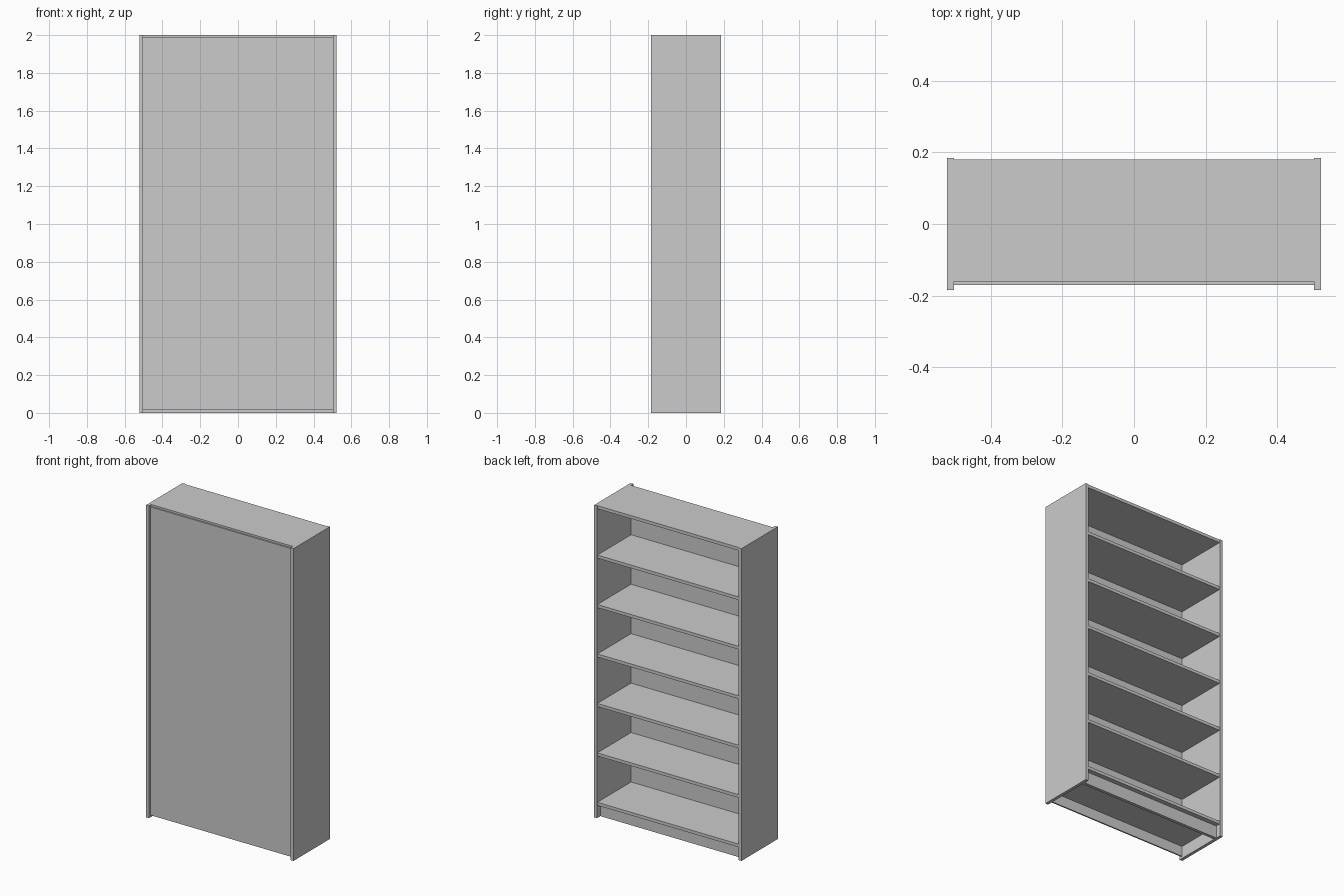
import bpy

if "Cube" in bpy.data.objects:
    bpy.data.objects.remove(bpy.data.objects["Cube"])


def box(name, x, y, z):
    """Box from (min, max) ranges on each axis."""
    bpy.ops.mesh.primitive_cube_add(
        size=1, location=[(a + b) / 2 for a, b in (x, y, z)])
    ob = bpy.context.object
    ob.name = name
    ob.scale = [b - a for a, b in (x, y, z)]
    bpy.ops.object.transform_apply(location=False, rotation=False, scale=True)
    return ob


W, T = 0.522, 0.02          # half width, board thickness
inner = (-W + T, W - T)
shelf_y = (-0.161, 0.18)
bottom_z, top_z = 0.08, 1.98

# side panels
box("left_side", (-W, -W + T), (-0.184, 0.184), (0, 2))
box("right_side", (W - T, W), (-0.184, 0.184), (0, 2))

# closed panel on the -y face, slightly inset
box("back_panel", inner, (-0.17, -0.161), (0.014, 1.988))

# bottom board, five shelves and top board at equal spacing
names = ["bottom_board"] + [f"shelf_{i}" for i in range(1, 6)] + ["top_board"]
for i, name in enumerate(names):
    z = bottom_z + i * (top_z - bottom_z) / 6
    box(name, inner, shelf_y, (z, z + T))

# recessed plinth under the bottom board, on the open side
box("plinth", inner, (0.13, 0.15), (0, bottom_z))
